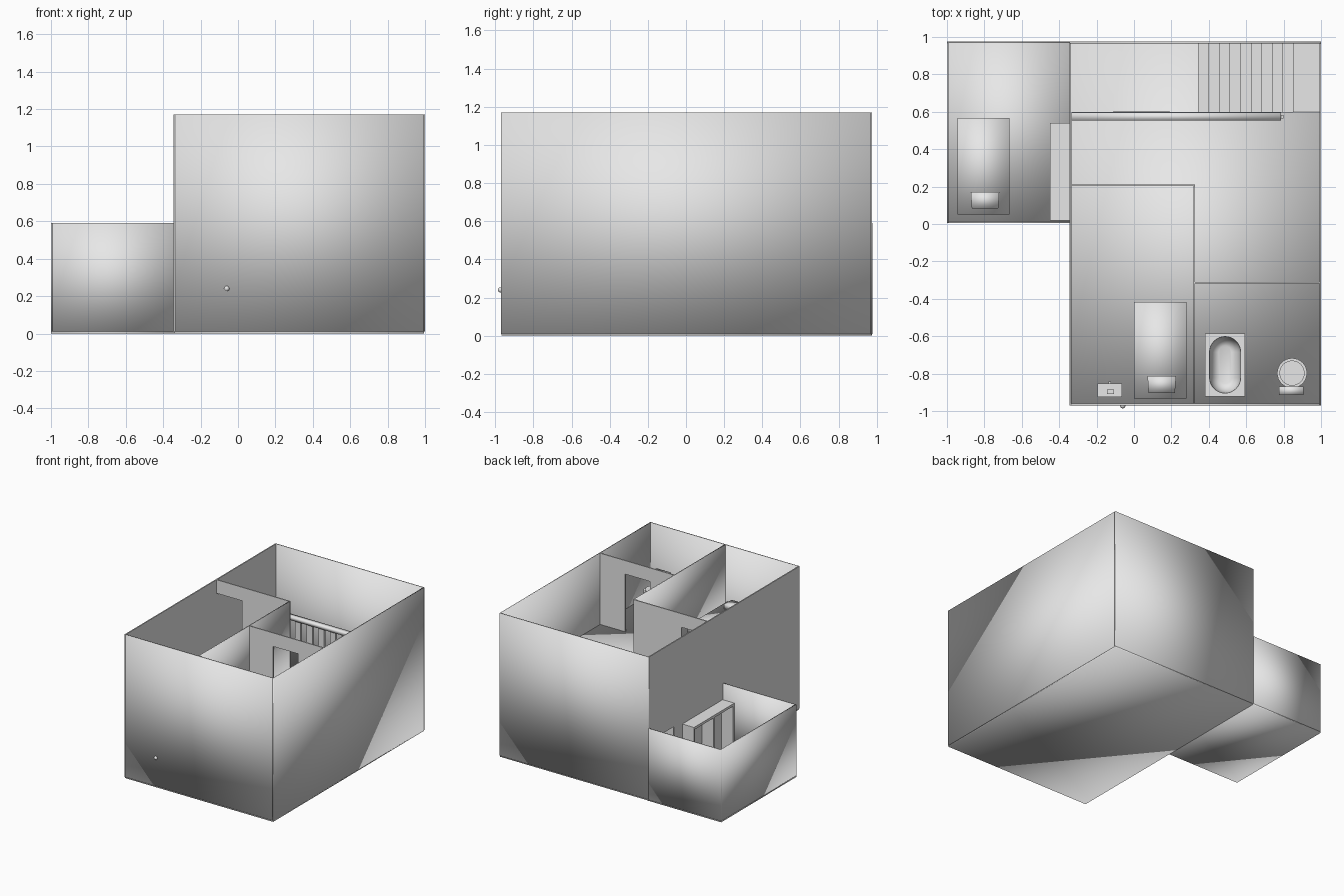
import bpy, bmesh, math

if "Cube" in bpy.data.objects:
    bpy.data.objects.remove(bpy.data.objects["Cube"])

mat = bpy.data.materials.new("plain grey")
mat.diffuse_color = (0.8, 0.8, 0.8, 1)
mat.use_nodes = True
mat.node_tree.nodes["Principled BSDF"].inputs["Base Color"].default_value = mat.diffuse_color
T = 0.009            # wall thickness
F = 0.59             # upper floor level
TOP = 1.17           # top of the upper walls


def finish(name, bm, smooth=None):
    """smooth: None = flat, 'all' = soft across every edge, 'angle' = by angle."""
    bmesh.ops.recalc_face_normals(bm, faces=bm.faces)
    for f in bm.faces:
        f.smooth = smooth is not None
    me = bpy.data.meshes.new(name)
    bm.to_mesh(me)
    bm.free()
    me.materials.append(mat)
    ob = bpy.data.objects.new(name, me)
    bpy.context.collection.objects.link(ob)
    if smooth == 'angle':
        bpy.ops.object.select_all(action='DESELECT')
        ob.select_set(True)
        bpy.context.view_layer.objects.active = ob
        bpy.ops.object.shade_smooth_by_angle(angle=math.radians(40))
    return ob


def add_box(bm, x0, x1, y0, y1, z0, z1):
    for v in bmesh.ops.create_cube(bm, size=1)["verts"]:
        v.co.x = x1 if v.co.x > 0 else x0
        v.co.y = y1 if v.co.y > 0 else y0
        v.co.z = z1 if v.co.z > 0 else z0


def boxes(name, *dims, smooth=None):
    bm = bmesh.new()
    for d in dims:
        add_box(bm, *d)
    return finish(name, bm, smooth)


def wall(name, axis, at, a, b, z0, z1, door=None, head=0.47):
    """Wall along an axis. Plain walls are soft shaded, walls with a door flat."""
    parts = [(a, b, z0, z1)]
    if door:
        d0, d1 = door
        parts = [(p, q, z0, z0 + head) for p, q in ((a, d0), (d1, b)) if q - p > 0.001]
        parts.append((a, b, z0 + head, z1))
    boxes(name, *[(p, q, at, at + T, lo, hi) if axis == 'x' else
                  (at, at + T, p, q, lo, hi) for p, q, lo, hi in parts],
          smooth=None if door else 'all')


def lathe(name, profile, x, y, n=32):
    bm = bmesh.new()
    rings = [[bm.verts.new((x + r * math.cos(2 * math.pi * i / n),
                            y + r * math.sin(2 * math.pi * i / n), z))
              for i in range(n)] for r, z in profile]
    for lo, hi in zip(rings, rings[1:]):
        for i in range(n):
            bm.faces.new((lo[i], lo[(i + 1) % n], hi[(i + 1) % n], hi[i]))
    bm.faces.new(rings[0])
    bm.faces.new(rings[-1])
    return finish(name, bm, 'angle')


# Ground slabs, upper floor and stair landing
boxes("ground_slab", (-0.34, 0.995, -0.968, 0.972, 0, 0.012), smooth='all')
boxes("annex_slab", (-1, -0.34, 0.005, 0.975, 0, 0.012), smooth='all')
boxes("upper_floor", (-0.335, 0.992, -0.962, 0.6, F - 0.015, F), smooth='all')
boxes("stair_landing", (0.85, 0.992, 0.6, 0.967, F - 0.015, F))

# Outer walls of the main block and the annex
wall("front_wall", 'x', -0.97, -0.336, 0.991, 0.01, TOP)
wall("back_wall", 'x', 0.966, -0.345, 1, 0.01, TOP)
wall("right_wall", 'y', 1 - T, -0.97, 0.966, 0.01, TOP)
wall("left_wall", 'y', -0.345, -0.97, 0.966, 0.01, TOP, door=(0.65, 0.88))
wall("annex_front_wall", 'x', 0.005, -0.991, -0.345, 0.01, F)
wall("annex_back_wall", 'x', 0.968, -1, -0.345, 0.01, F)
wall("annex_left_wall", 'y', -1, 0.005, 0.968, 0.01, F)

# Inner walls upstairs, and the wall beside the stairs below
wall("bedroom_back_wall", 'x', 0.203, -0.335, 0.327, F, TOP, door=(-0.335, -0.108))
wall("bedroom_side_wall", 'y', 0.318, -0.96, 0.203, F, TOP)
wall("bathroom_wall", 'x', -0.319, 0.327, 0.991, F, TOP, door=(0.54, 0.765))
boxes("stair_side_wall", (-0.335, 0.991, 0.588, 0.598, 0.012, F - 0.01))
boxes("stair_side_door", (-0.11, 0.19, 0.598, 0.605, 0.012, 0.48))

# Front door knob
bm = bmesh.new()
bmesh.ops.create_uvsphere(bm, u_segments=16, v_segments=8, radius=0.014)
bmesh.ops.translate(bm, verts=bm.verts, vec=(-0.06, -0.972, 0.24))
finish("front_door_knob", bm, 'all')

# Staircase rising to the right
steps = 10
boxes("stairs", *[(0.342 + i * 0.0565, 0.342 + (i + 1) * 0.0565, 0.6, 0.966,
                   0.012, F * (i + 1) / steps) for i in range(steps - 1)])

# Banister rail and balusters
boxes("banister_rail", (-0.335, 0.785, 0.553, 0.595, 0.82, 0.85), smooth='all')
boxes("balusters", *[(-0.3 + i * 0.105, -0.25 + i * 0.105, 0.564, 0.584, F, 0.83)
                     for i in range(11)])


def bed(tag, x, y, z):
    """Bed with its head at the front; x, y is the front left corner."""
    boxes(tag + "_bed_frame", (x, x + 0.28, y, y + 0.515, z, z + 0.08))
    boxes(tag + "_bed_mattress", (x, x + 0.28, y, y + 0.515, z + 0.08, z + 0.14),
          smooth='all')
    # pillow: soft box, slightly narrower towards the front
    ob = boxes(tag + "_bed_pillow", (x + 0.072, x + 0.225, y + 0.03, y + 0.12,
                                     z + 0.135, z + 0.18), smooth='all')
    for v in ob.data.vertices:
        if v.co.y < y + 0.05:
            v.co.x += 0.006 if v.co.x < x + 0.14 else -0.006


bed("annex", -0.945, 0.052, 0.012)
bed("upper", 0.0, -0.933, F)

# Annex wardrobe: open shelving with a top, two ends and a middle divider
boxes("wardrobe_top", (-0.45, -0.345, 0.02, 0.54, 0.44, 0.46))
boxes("wardrobe_uprights", *[(-0.45, -0.345, y, y + 0.015, 0.012, 0.44)
                             for y in (0.02, 0.272, 0.525)])

# Bedside table with drawers and a small clock
boxes("bedside_table", (-0.195, -0.065, -0.925, -0.853, F, F + 0.13))
boxes("drawer_knobs", *[(-0.136, -0.124, -0.855, -0.842, F + h, F + h + 0.012)
                        for h in (0.03, 0.09)])
boxes("bedside_clock", (-0.145, -0.108, -0.91, -0.886, F + 0.13, F + 0.155))

# Bathtub: block with a rounded stadium-shaped basin
tub = boxes("bathtub", (0.38, 0.594, -0.922, -0.585, F, F + 0.14))
bm = bmesh.new()
levels, n = [], 34
for inset, z in ((0.05, 0.025), (0.03, 0.035), (0.012, 0.06), (0.003, 0.1), (0, 0.16)):
    ring = []
    for i in range(n):
        end, k = divmod(i, 17)
        a = math.pi * (k / 16 + end)
        r = 0.084 - inset
        ring.append(bm.verts.new((0.487 + r * math.cos(a), -0.753 + 0.068 * (1 - 2 * end)
                                  + r * math.sin(a), F + z)))
    levels.append(ring)
for lo, hi in zip(levels, levels[1:]):
    for i in range(n):
        bm.faces.new((lo[i], lo[(i + 1) % n], hi[(i + 1) % n], hi[i]))
bm.faces.new(levels[0])
bm.faces.new(levels[-1])
cutter = finish("basin_cutter", bm)
cutter.hide_render = True
mod = tub.modifiers.new("basin", 'BOOLEAN')
mod.operation = 'DIFFERENCE'
mod.object = cutter
bpy.ops.object.select_all(action='DESELECT')
tub.select_set(True)
bpy.context.view_layer.objects.active = tub
bpy.ops.object.modifier_apply(modifier=mod.name)
bpy.ops.object.shade_smooth_by_angle(angle=math.radians(50))
bpy.data.objects.remove(cutter)

# Toilet: turned bowl, lid and tank
lathe("toilet_bowl", [(0.05, F), (0.042, F + 0.04), (0.065, F + 0.09),
                      (0.08, F + 0.115), (0.08, F + 0.13)], 0.845, -0.797)
lathe("toilet_lid", [(0.067, F + 0.13), (0.067, F + 0.14)], 0.845, -0.797)
boxes("toilet_tank", (0.779, 0.904, -0.912, -0.87, F + 0.1, F + 0.235),
      (0.812, 0.877, -0.9, -0.82, F, F + 0.11))
boxes("toilet_tank_lid", (0.776, 0.907, -0.914, -0.868, F + 0.235, F + 0.25), smooth='all')
